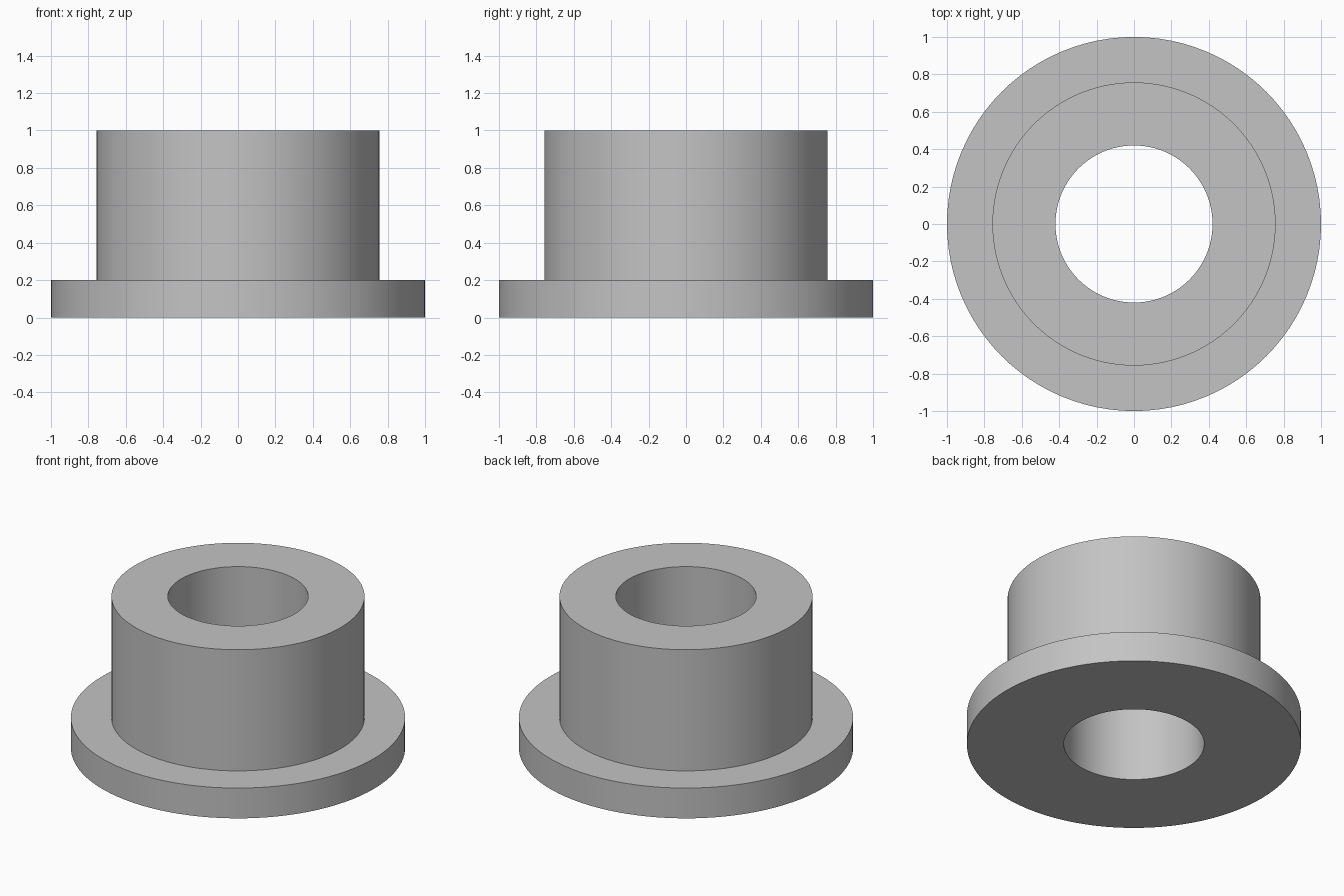
import bpy
import bmesh
import math

cube = bpy.data.objects.get("Cube")
if cube:
    bpy.data.objects.remove(cube, do_unlink=True)

SEGMENTS = 96
FLANGE_R, SLEEVE_R, BORE_R = 1.0, 0.757, 0.42
FLANGE_TOP, HEIGHT = 0.2, 1.0

# Plain grey material
grey = bpy.data.materials.new("plain grey")
grey.use_nodes = True
colour = (0.55, 0.55, 0.55, 1)
grey.diffuse_color = colour
grey.node_tree.nodes["Principled BSDF"].inputs["Base Color"].default_value = colour

# Closed half-section of the bushing: flange, sleeve and through bore
profile = [(BORE_R, 0), (FLANGE_R, 0), (FLANGE_R, FLANGE_TOP),
           (SLEEVE_R, FLANGE_TOP), (SLEEVE_R, HEIGHT), (BORE_R, HEIGHT)]

# Revolve the section around z
bm = bmesh.new()
verts = [bm.verts.new((r, 0, z)) for r, z in profile]
edges = [bm.edges.new((v, verts[(i + 1) % len(verts)])) for i, v in enumerate(verts)]
bmesh.ops.spin(bm, geom=verts + edges, cent=(0, 0, 0), axis=(0, 0, 1),
               angle=math.tau, steps=SEGMENTS, use_merge=True)
bmesh.ops.remove_doubles(bm, verts=bm.verts[:], dist=0.0001)
bmesh.ops.recalc_face_normals(bm, faces=bm.faces[:])
mesh = bpy.data.meshes.new("flanged_bushing")
bm.to_mesh(mesh)
bm.free()
mesh.materials.append(grey)

bushing = bpy.data.objects.new("flanged_bushing", mesh)
bpy.context.collection.objects.link(bushing)

# Smooth round walls, sharp rims
bpy.ops.object.select_all(action="DESELECT")
bushing.select_set(True)
bpy.context.view_layer.objects.active = bushing
bpy.ops.object.shade_smooth_by_angle(angle=math.radians(30))
